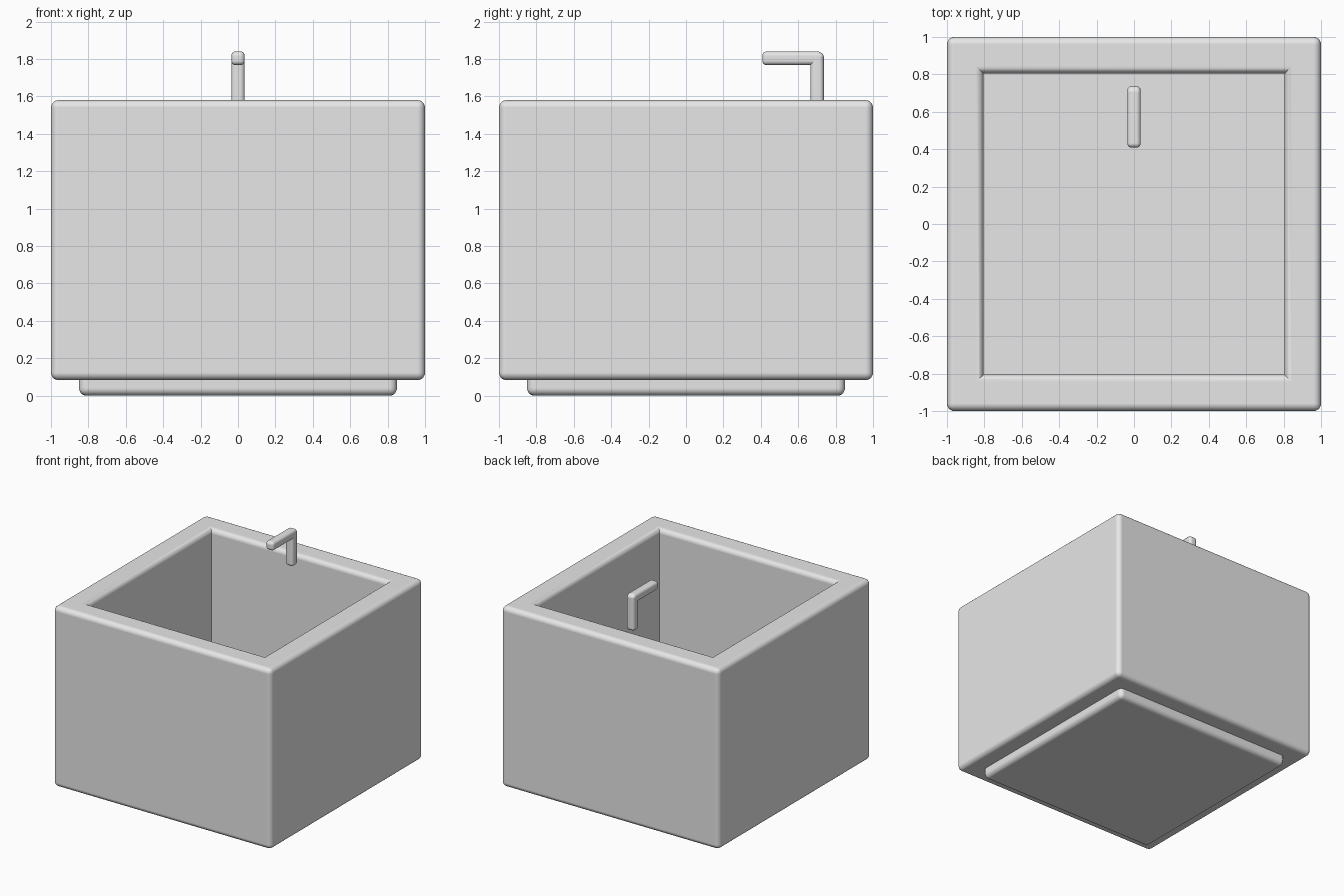
import bpy, bmesh, math
from mathutils import Matrix

cube = bpy.data.objects.get("Cube")
if cube:
    bpy.data.objects.remove(cube, do_unlink=True)

# One plain material
COLOUR = (0.8, 0.8, 0.8, 1.0)
grey = bpy.data.materials.new("light grey")
grey.use_nodes = True
grey.diffuse_color = COLOUR
grey.node_tree.nodes["Principled BSDF"].inputs["Base Color"].default_value = COLOUR


def finish(name, bm):
    """Turn a bmesh into an object with smooth edges and flat-looking sides."""
    bmesh.ops.recalc_face_normals(bm, faces=bm.faces)
    mesh = bpy.data.meshes.new(name)
    bm.to_mesh(mesh)
    bm.free()
    mesh.materials.append(grey)
    obj = bpy.data.objects.new(name, mesh)
    bpy.context.collection.objects.link(obj)
    bpy.ops.object.select_all(action='DESELECT')
    obj.select_set(True)
    bpy.context.view_layer.objects.active = obj
    bpy.ops.object.shade_smooth_by_angle(angle=math.radians(35))
    weighted = obj.modifiers.new("flat sides", 'WEIGHTED_NORMAL')
    weighted.keep_sharp = True
    weighted.weight = 100


def box(x, y, z):
    """Box between the given (low, high) limits."""
    bm = bmesh.new()
    centre = [(a + b) / 2 for a, b in (x, y, z)]
    size = [b - a for a, b in (x, y, z)]
    bmesh.ops.create_cube(bm, size=1, matrix=Matrix.Translation(centre)
                          @ Matrix.Diagonal((*size, 1)))
    return bm


def round_edges(bm, edges, width):
    bmesh.ops.bevel(bm, geom=edges, offset=width, offset_type='OFFSET',
                    segments=5, profile=0.5, affect='EDGES', clamp_overlap=True)


def rounded_box(name, x, y, z, width):
    bm = box(x, y, z)
    round_edges(bm, list(bm.edges), width)
    finish(name, bm)


# Basin: box with a square well sunk into its top
WALL, TOP, FLOOR = 0.195, 1.58, 0.28
bm = box((-1, 1), (-1, 1), (0.083, TOP))
top = max(bm.faces, key=lambda f: f.calc_center_median().z)
bmesh.ops.inset_individual(bm, faces=[top], thickness=WALL, use_even_offset=True)
well = bmesh.ops.extrude_discrete_faces(bm, faces=[top])["faces"][0]
bmesh.ops.translate(bm, verts=well.verts, vec=(0, 0, FLOOR - TOP))


def is_rounded(e):
    # outer box edges and the rim of the well
    outer = all(abs(v.co.x) > 0.99 for v in e.verts)
    rim = all(v.co.z > TOP - 0.01 and abs(v.co.x) < 0.9 for v in e.verts)
    return outer or rim


round_edges(bm, [e for e in bm.edges if is_rounded(e)], 0.04)
finish("basin", bm)

# Plinth under the basin
rounded_box("plinth", (-0.85, 0.85), (-0.85, 0.85), (0, 0.15), 0.04)

# Tap: upright pipe and forward spout
rounded_box("tap_pipe", (-0.036, 0.036), (0.665, 0.737), (1.54, 1.835), 0.024)
rounded_box("tap_spout", (-0.036, 0.036), (0.408, 0.728), (1.767, 1.84), 0.024)
